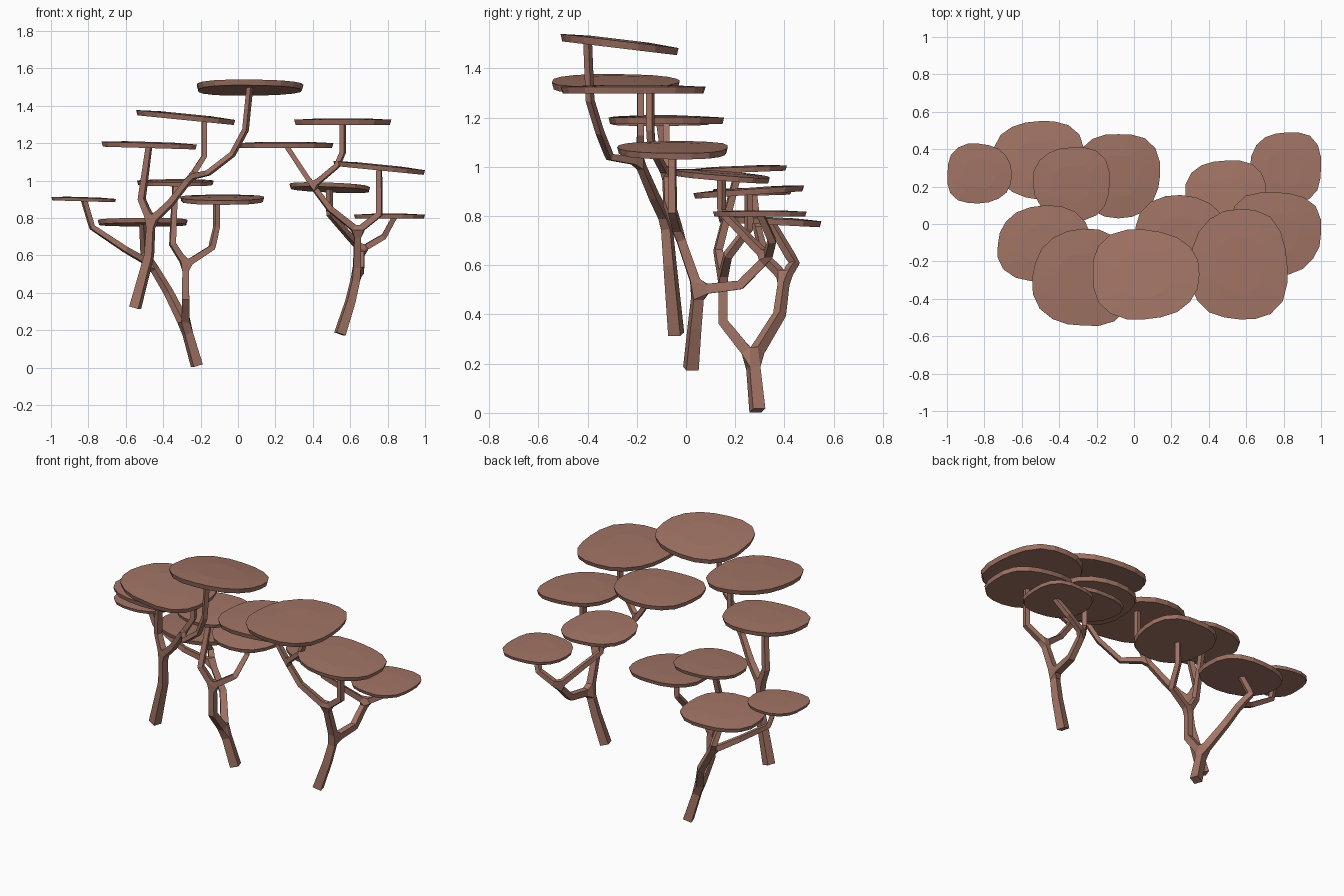
import bpy
import bmesh
import math
import random
from mathutils import Vector

default_cube = bpy.data.objects.get("Cube")
if default_cube:
    bpy.data.objects.remove(default_cube, do_unlink=True)

random.seed(4)

# One clay brown for wood and foliage
brown = (0.36, 0.175, 0.13, 1)
material = bpy.data.materials.new("clay brown")
material.use_nodes = True
material.diffuse_color = brown
material.node_tree.nodes["Principled BSDF"].inputs["Base Color"].default_value = brown


def add_object(name, mesh):
    obj = bpy.data.objects.new(name, mesh)
    bpy.context.collection.objects.link(obj)
    mesh.materials.append(material)
    return obj


def rim_outline(sides=20):
    """Rounded square with a random wobble, fitted to a unit box around the origin."""
    phase = random.uniform(0, math.tau)
    points = []
    for i in range(sides):
        angle = math.tau * i / sides
        c, s = math.cos(angle), math.sin(angle)
        radius = (abs(c) ** 2.5 + abs(s) ** 2.5) ** -0.4
        radius *= 1 + 0.03 * math.sin(3 * angle + phase) + random.uniform(-0.01, 0.01)
        points.append((radius * c, radius * s))
    axes = []
    for values in zip(*points):
        low, high = min(values), max(values)
        axes.append([(value - low) / (high - low) - 0.5 for value in values])
    return list(zip(*axes))


def canopy(name, x, y, z, width, depth, slope_x=0, slope_y=0, shift_x=0, shift_y=0):
    """Build a flat foliage slab and return the point where its twig meets it."""
    thick = 0.065 * width
    outline = rim_outline()
    bm = bmesh.new()

    def ring(scale, height):
        verts = []
        for u, v in outline:
            dx, dy = u * width * scale, v * depth * scale
            lift = height * thick + slope_x * dx + slope_y * dy
            verts.append(bm.verts.new((x + dx, y + dy, z + lift)))
        return verts

    # Underside, rim and gently domed top
    rings = [ring(0.97, -0.5), ring(1, 0.3), ring(0.5, 0.5)]
    for lower, upper in zip(rings, rings[1:]):
        for i in range(len(lower)):
            bm.faces.new((lower[i - 1], lower[i], upper[i], upper[i - 1]))
    bm.faces.new(reversed(rings[0]))
    bm.faces.new(rings[-1])
    mesh = bpy.data.meshes.new(name)
    bm.to_mesh(mesh)
    bm.free()
    add_object(name, mesh)
    return Vector((x + shift_x, y + shift_y, z + slope_x * shift_x + slope_y * shift_y))


def below(point, height):
    """The joint straight under or over a point, at a given height."""
    return Vector((point.x, point.y, height))


def tree(name, *limbs):
    """Skin a square-section tree over chains of joints, tapering away from the base."""
    joints, travelled, edges = [], [], []
    for limb in limbs:
        previous = None
        for joint in map(Vector, limb):
            if joint not in joints:
                joints.append(joint)
                travelled.append(0 if previous is None else
                                 travelled[previous] + (joint - joints[previous]).length)
            index = joints.index(joint)
            if previous is not None:
                edges.append((previous, index))
            previous = index
    mesh = bpy.data.meshes.new(name)
    mesh.from_pydata(joints, edges, [])
    skin = add_object(name, mesh).modifiers.new("skin", "SKIN")
    skin.branch_smoothing = 0
    for index, vertex in enumerate(mesh.skin_vertices[0].data):
        radius = max(0.013, 0.026 * math.exp(-0.7 * travelled[index]))
        vertex.radius = (radius, radius)
        vertex.use_root = index == 0


# Foliage slabs, highest first
top = canopy("top_canopy", 0.065, -0.27, 1.5, 0.57, 0.48, slope_y=-0.12, shift_y=-0.13)
upper_right = canopy("upper_right_canopy", -0.28, -0.285, 1.34, 0.53, 0.52,
                     slope_x=-0.1, shift_x=0.1, shift_y=0.1)
upper_left = canopy("upper_left_canopy", 0.56, -0.215, 1.315, 0.52, 0.59, shift_y=0.07)
mid_right = canopy("mid_right_canopy", -0.475, -0.105, 1.19, 0.51, 0.41, slope_x=-0.03)
mid_centre = canopy("mid_centre_canopy", 0.255, -0.08, 1.19, 0.51, 0.47)
mid_left = canopy("mid_left_canopy", 0.755, -0.055, 1.07, 0.49, 0.45, slope_x=-0.1)
inner_right = canopy("inner_right_canopy", -0.335, 0.215, 0.99, 0.41, 0.39, slope_y=0.04)
inner_left = canopy("inner_left_canopy", 0.49, 0.145, 0.965, 0.43, 0.39,
                    slope_x=-0.04, slope_y=-0.08)
back_centre = canopy("back_centre_canopy", -0.085, 0.255, 0.9, 0.45, 0.45,
                     slope_y=0.07, shift_x=-0.03)
far_right = canopy("far_right_canopy", -0.825, 0.27, 0.9, 0.345, 0.32, slope_x=-0.03)
far_left = canopy("far_left_canopy", 0.81, 0.3, 0.81, 0.38, 0.38, shift_x=0.03)
low_right = canopy("low_right_canopy", -0.51, 0.34, 0.78, 0.48, 0.42, slope_y=-0.05)

# Back tree: the trunk forks into two limbs, each forking again
fork = Vector((-0.28, 0.27, 0.22))
front_limb = Vector((-0.28, 0.15, 0.37))
front_fork = below(front_limb, 0.55)
rear_fork = Vector((-0.46, 0.4, 0.55))
tree("back_tree",
     [(-0.22, 0.29, 0.01), fork, front_limb, front_fork,
      (-0.14, 0.17, 0.64), below(back_centre, 0.75), back_centre],
     [front_fork, (-0.35, 0.13, 0.66), inner_right],
     [fork, (-0.37, 0.38, 0.4), rear_fork,
      (-0.6, 0.32, 0.63), (-0.78, 0.29, 0.75), far_right],
     [rear_fork, (-0.5, 0.44, 0.61), low_right])

# Right tree: a tall trunk carrying the highest slabs
fork = Vector((-0.465, -0.08, 0.78))
high_fork = Vector((-0.25, -0.19, 1.02))
tree("right_tree",
     [(-0.55, -0.04, 0.32), (-0.475, -0.065, 0.6), fork, (-0.515, -0.06, 0.9), mid_right],
     [fork, (-0.36, -0.13, 0.88), high_fork, below(upper_right, 1.13), upper_right],
     [high_fork, (-0.16, -0.31, 1.04), (-0.03, -0.35, 1.14), (0.04, -0.39, 1.27), top])

# Left tree: one limb sweeps back, the other climbs forward
fork = Vector((0.635, 0.05, 0.5))
front_fork = Vector((0.64, -0.03, 0.73))
high_fork = Vector((0.4, -0.08, 0.97))
rear_fork = Vector((0.66, 0.33, 0.63))
tree("left_tree",
     [(0.545, 0.02, 0.18), (0.6, 0.035, 0.35), fork, front_fork,
      below(mid_left, 0.82), mid_left],
     [front_fork, (0.49, -0.075, 0.85), high_fork, mid_centre],
     [high_fork, (0.53, -0.14, 1.08), below(upper_left, 1.15), upper_left],
     [fork, (0.655, 0.22, 0.52), rear_fork, (0.78, 0.35, 0.7), far_left],
     [rear_fork, below(inner_left, 0.82), inner_left])
